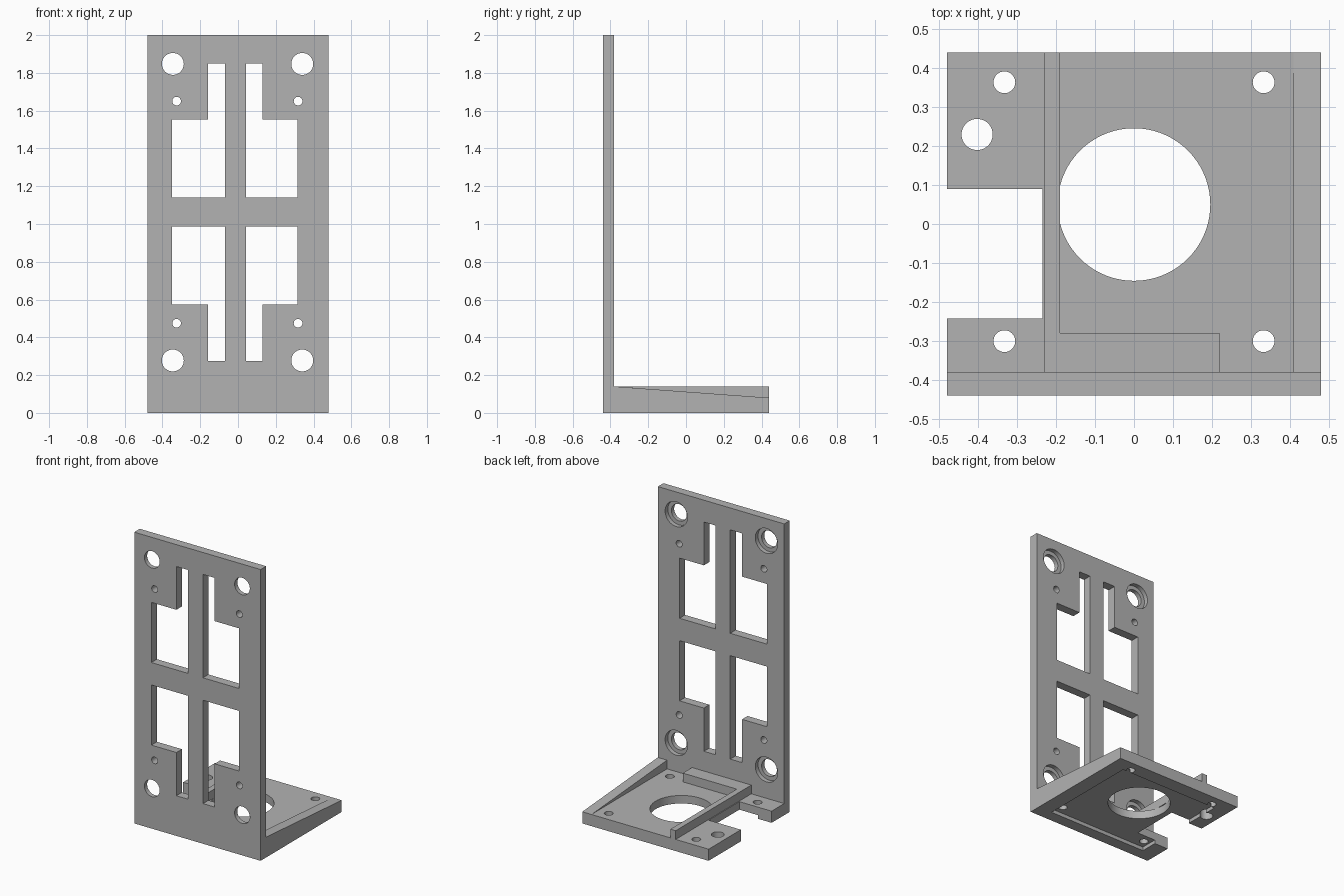
import bpy
import bmesh
from mathutils import Matrix, Vector

default = bpy.data.objects.get("Cube")
if default:
    bpy.data.objects.remove(default, do_unlink=True)

grey = bpy.data.materials.new("plain_grey")
grey.use_nodes = True
GREY = (0.45, 0.45, 0.45, 1)
grey.diffuse_color = GREY
grey.node_tree.nodes["Principled BSDF"].inputs["Base Color"].default_value = GREY


def finish(name, bm):
    bmesh.ops.recalc_face_normals(bm, faces=bm.faces)
    mesh = bpy.data.meshes.new(name)
    bm.to_mesh(mesh)
    bm.free()
    mesh.materials.append(grey)
    obj = bpy.data.objects.new(name, mesh)
    bpy.context.collection.objects.link(obj)
    return obj


def box(name, x, y, z):
    """Box from its (low, high) range on each axis."""
    bm = bmesh.new()
    bmesh.ops.create_cube(bm, size=1)
    for v in bm.verts:
        v.co = Vector([(a + b) / 2 + c * (b - a) for c, (a, b) in zip(v.co, (x, y, z))])
    return finish(name, bm)


def prism(name, points, direction):
    """Flat outline pushed along a direction."""
    bm = bmesh.new()
    face = bm.faces.new([bm.verts.new(p) for p in points])
    new = bmesh.ops.extrude_face_region(bm, geom=[face])["geom"]
    bmesh.ops.translate(bm, vec=direction,
                        verts=[g for g in new if isinstance(g, bmesh.types.BMVert)])
    return finish(name, bm)


def cylinder(centre, radius, depth, along_y=False, sides=48):
    bm = bmesh.new()
    turn = Matrix.Rotation(1.5707963, 4, "X") if along_y else Matrix()
    bmesh.ops.create_cone(bm, cap_ends=True, segments=sides, radius1=radius,
                          radius2=radius, depth=depth,
                          matrix=Matrix.Translation(centre) @ turn)
    return finish("cutter", bm)


def cut(obj, cutters):
    for c in cutters:
        mod = obj.modifiers.new("cut", "BOOLEAN")
        mod.operation = "DIFFERENCE"
        mod.solver = "EXACT"
        mod.object = c
    bpy.context.view_layer.update()
    graph = bpy.context.evaluated_depsgraph_get()
    mesh = bpy.data.meshes.new_from_object(obj.evaluated_get(graph))
    obj.modifiers.clear()
    obj.data = mesh
    for c in cutters:
        bpy.data.objects.remove(c, do_unlink=True)


W, BACK, FRONT, INNER = 0.48, 0.44, -0.44, -0.38
FLOOR, RIB_TOP, MID_Z = 0.08, 0.14, 1.0625

# Upright plate with four stepped windows and screw holes
plate = box("back_plate", (-W, W), (FRONT, INNER), (0, 2))
cutters = []
for s in (1, -1):
    # window outline: stem edge, stem far edge, wide far edge
    for near, stem, far in ((-0.07, -0.16, -0.35), (0.042, 0.13, 0.315)):
        outline = [(near, 0.077), (near, 0.787), (stem, 0.787),
                   (stem, 0.49), (far, 0.49), (far, 0.077)]
        cutters.append(prism("cutter", [(x, FRONT - 0.1, MID_Z + s * h) for x, h in outline],
                             (0, 0.3, 0)))
    for x in (-0.345, 0.34):
        z = MID_Z + s * 0.785
        cutters.append(cylinder((x, -0.41, z), 0.058, 0.3, True))
        # counterbore on the rear face
        cutters.append(cylinder((x, INNER + 0.07, z), 0.085, 0.2, True))
    for x in (-0.325, 0.318):
        cutters.append(cylinder((x, -0.41, MID_Z + s * 0.588), 0.023, 0.3, True, 24))
cut(plate, cutters)

# Base plate with side notch, shallow underside recess and holes
base = box("base_plate", (-W, W), (INNER, BACK), (0, FLOOR))
cutters = [
    box("cutter", (-0.6, -0.235), (-0.243, 0.09), (-0.1, 0.3)),
    box("cutter", (-0.375, 0.375), (-0.36, 0.34), (-0.1, 0.025)),
    cylinder((0, 0.05, 0), 0.196, 0.5, sides=72),
    cylinder((-0.403, 0.23, 0), 0.04, 0.5),
]
for x in (-0.333, 0.333):
    for y in (-0.301, 0.364):
        cutters.append(cylinder((x, y, 0), 0.028, 0.5, sides=32))
cut(base, cutters)

# Long rib, front step and sloped side gusset
rib = box("long_rib", (-0.23, -0.19), (INNER, BACK), (FLOOR, RIB_TOP))
step = box("front_step", (-0.19, 0.22), (INNER, -0.28), (FLOOR, RIB_TOP))
gusset = prism("side_gusset",
               [(0.41, INNER, FLOOR), (0.41, INNER, RIB_TOP), (0.41, BACK, FLOOR)],
               (W - 0.41, 0, 0))

# Smooth hole walls, sharp edges elsewhere
bpy.ops.object.select_all(action="DESELECT")
for obj in (plate, base):
    obj.select_set(True)
    bpy.context.view_layer.objects.active = obj
bpy.ops.object.shade_smooth_by_angle()
